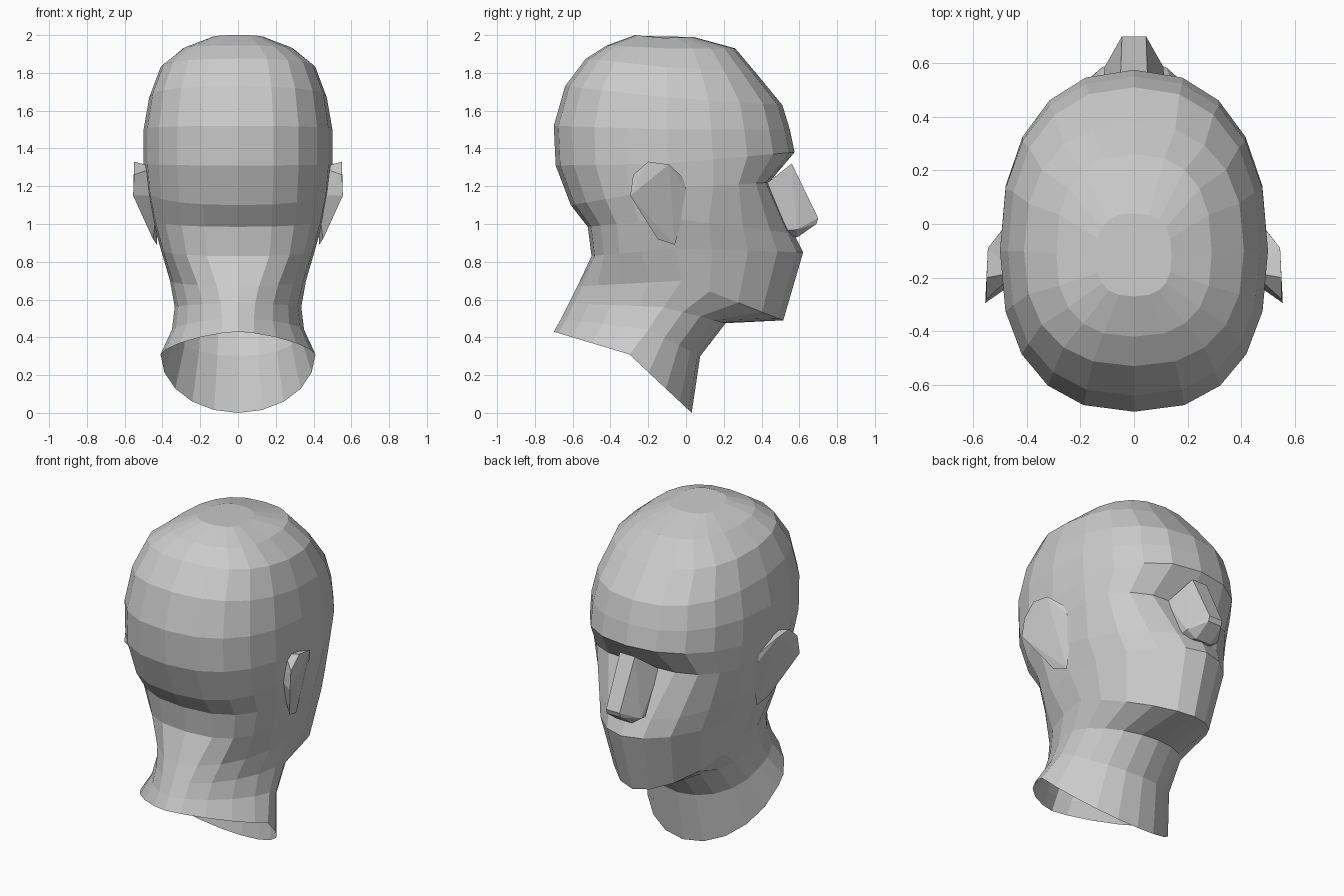
import bpy, bmesh, math

if "Cube" in bpy.data.objects:
    bpy.data.objects.remove(bpy.data.objects["Cube"])

N = 20  # sides around the head


def spow(v, p):
    return math.copysign(abs(v) ** p, v)


def ring(w, ym, yf, nf, yb, nb, zf, zs, zb):
    """Egg-shaped section: separate curve for the front and back, tilted in z."""
    pts = []
    for i in range(N):
        a = 2 * math.pi * i / N
        c, s = math.cos(a), math.sin(a)
        c = 0 if abs(c) < 1e-6 else c
        front = c >= 0
        n, yend, zend = (nf, yf, zf) if front else (nb, yb, zb)
        k = abs(c) ** (2 / n)
        pts.append((w * spow(s, 2 / n), ym + (yend - ym) * k, zs + (zend - zs) * k))
    return pts


def finish(bm, name):
    bmesh.ops.recalc_face_normals(bm, faces=bm.faces)
    me = bpy.data.meshes.new(name)
    bm.to_mesh(me)
    bm.free()
    ob = bpy.data.objects.new(name, me)
    bpy.context.collection.objects.link(ob)
    return ob


def hull(points, name):
    bm = bmesh.new()
    vs = [bm.verts.new(p) for p in points]
    res = bmesh.ops.convex_hull(bm, input=vs)
    loose = [v for v in bm.verts if not v.link_faces]
    bmesh.ops.delete(bm, geom=loose, context='VERTS')
    return finish(bm, name)


# width, mid y, front y, front power, back y, back power, z front, z side, z back
skull = [
    (.14, -.12, .04, 2.6, -.27, 2.6, 1.99, 1.985, 2.0),
    (.29, -.11, .26, 2.5, -.42, 2.5, 1.93, 1.93, 1.945),
    (.41, -.10, .37, 2.4, -.53, 2.4, 1.80, 1.83, 1.875),
    (.47, -.10, .51, 2.3, -.64, 2.4, 1.63, 1.67, 1.73),
    (.50, -.10, .55, 2.3, -.70, 2.4, 1.50, 1.50, 1.52),
    (.50, -.10, .575, 2.3, -.69, 2.4, 1.38, 1.32, 1.31),
]
# eye sockets, cheeks, mouth and jaw
face = [
    (.485, -.10, .44, 3.0, -.61, 2.4, 1.22, 1.19, 1.10),
    (.455, -.08, .57, 2.0, -.52, 2.5, .95, 1.03, .985),
    (.41, -.06, .62, 1.9, -.50, 2.6, .85, .87, .83),
    (.36, -.02, .515, 1.8, -.575, 2.0, .49, .70, .67),
]
# open neck with a slanting lower edge
neck = [
    (.335, -.12, .21, 2.0, -.62, 1.8, .475, .56, .58),
    (.35, -.20, .075, 2.0, -.66, 1.65, .30, .44, .50),
    (.41, -.30, .03, 2.0, -.70, 1.5, 0, .31, .43),
]

bm = bmesh.new()
loops = [[bm.verts.new(p) for p in ring(*r)] for r in skull + face + neck]
bm.faces.new(loops[0])
for a, b in zip(loops, loops[1:]):
    for i in range(N):
        j = (i + 1) % N
        bm.faces.new((a[i], a[j], b[j], b[i]))
finish(bm, "head")

# nose wedge
half = [(.05, .56, 1.32), (.045, .70, 1.03), (.045, .69, 1.0), (.11, .585, .97),
        (.12, .42, 1.21), (.05, .59, .93), (.10, .45, .96)]
hull([(s * x, y, z) for x, y, z in half for s in (1, -1)], "nose")

# ears
ear = [(.555, -.295, 1.15), (.55, -.28, 1.26), (.55, -.20, 1.33), (.545, -.09, 1.315),
       (.49, -.02, 1.25), (.46, .02, 1.15), (.43, -.06, .89), (.45, -.15, .92),
       (.42, -.20, 1.15), (.44, -.18, 1.30), (.42, -.05, 1.20)]
for s, side in ((1, "right"), (-1, "left")):
    hull([(s * x, y, z) for x, y, z in ear], side + "_ear")
